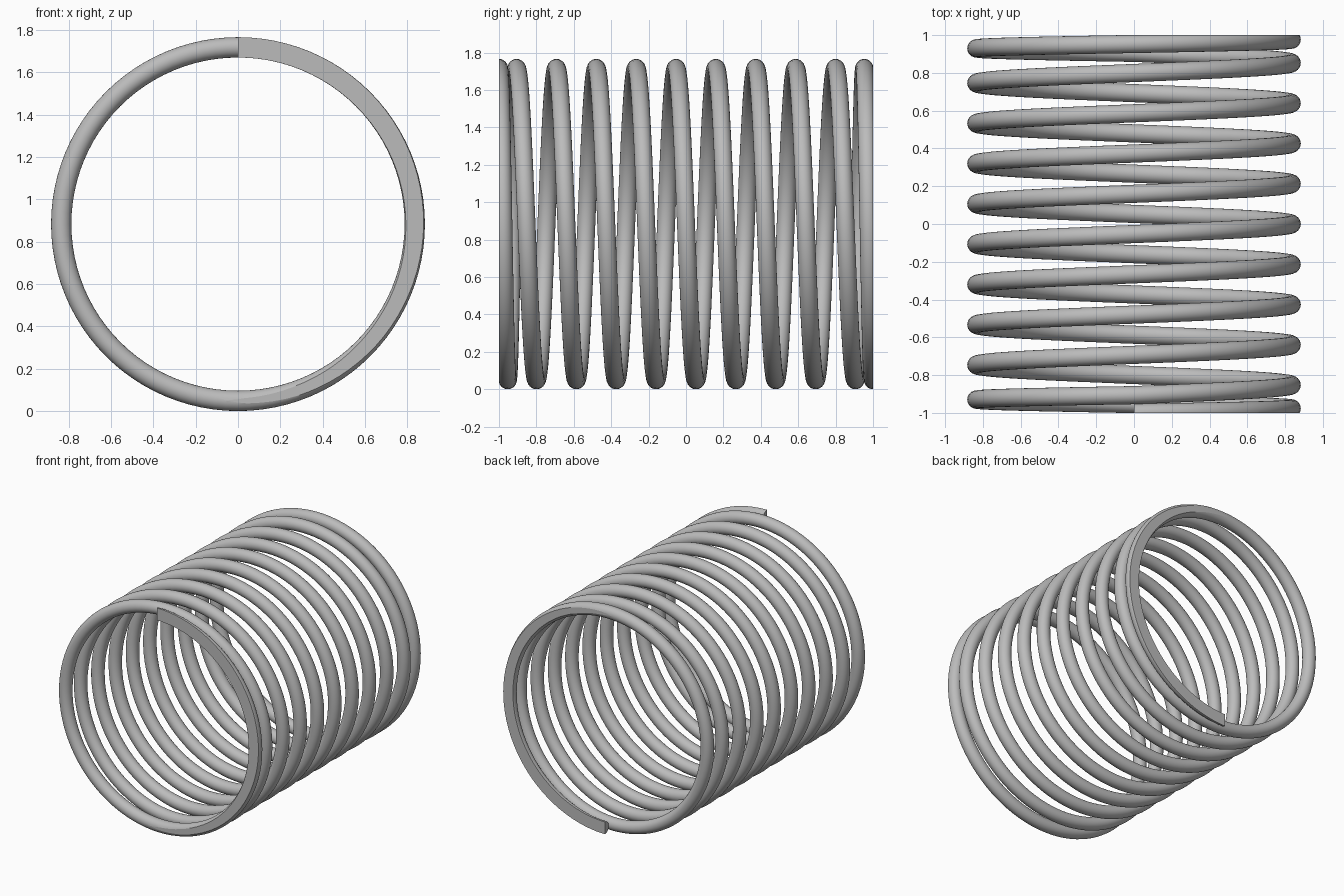
import bpy
import bmesh
from math import sin, cos, tau

if "Cube" in bpy.data.objects:
    bpy.data.objects.remove(bpy.data.objects["Cube"], do_unlink=True)

COIL_R, WIRE_R = 0.835, 0.048
TURNS, STEPS, SIDES = 10.5, 96, 24
END_Y = 0.906          # where the closed end coils meet the open pitch


def wire_y(t):
    """Position along the axis: tight end coils, evenly open coils between."""
    if t < 1:
        return -1 + t * (1 - END_Y)
    if t > TURNS - 1:
        return 1 - (TURNS - t) * (1 - END_Y)
    return -END_Y + (t - 1) * 2 * END_Y / (TURNS - 2)


# Steel material
steel = bpy.data.materials.new("steel grey")
steel.use_nodes = True
colour = (0.5, 0.5, 0.5, 1)
steel.diffuse_color = colour
steel.node_tree.nodes["Principled BSDF"].inputs["Base Color"].default_value = colour

# Round wire swept along the helix, starting at the top and turning towards +x
bm = bmesh.new()
rings = []
for i in range(int(TURNS * STEPS) + 1):
    t = i / STEPS
    a = t * tau
    ring = []
    for k in range(SIDES):
        b = k / SIDES * tau
        r = COIL_R + WIRE_R * cos(b)
        y = wire_y(t) + WIRE_R * sin(b)
        ring.append(bm.verts.new((r * sin(a), y, COIL_R + WIRE_R + r * cos(a))))
    rings.append(ring)
for p, q in zip(rings, rings[1:]):
    for k in range(SIDES):
        n = (k + 1) % SIDES
        bm.faces.new((p[k], p[n], q[n], q[k])).smooth = True

# Wire end faces
bm.faces.new(rings[0])
bm.faces.new(rings[-1])

# Ground flat ends
for side in (-1, 1):
    cut = bmesh.ops.bisect_plane(
        bm, geom=bm.verts[:] + bm.edges[:] + bm.faces[:], dist=1e-5,
        plane_co=(0, side, 0), plane_no=(0, side, 0), clear_outer=True)
    rim = [e for e in cut["geom_cut"] if isinstance(e, bmesh.types.BMEdge)]
    cap = bmesh.ops.triangle_fill(bm, edges=rim, use_beauty=True)
    for f in cap["geom"]:
        if isinstance(f, bmesh.types.BMFace):
            f.smooth = False

bmesh.ops.recalc_face_normals(bm, faces=bm.faces[:])
mesh = bpy.data.meshes.new("coil_spring")
bm.to_mesh(mesh)
bm.free()
mesh.materials.append(steel)
spring = bpy.data.objects.new("coil_spring", mesh)
bpy.context.collection.objects.link(spring)
